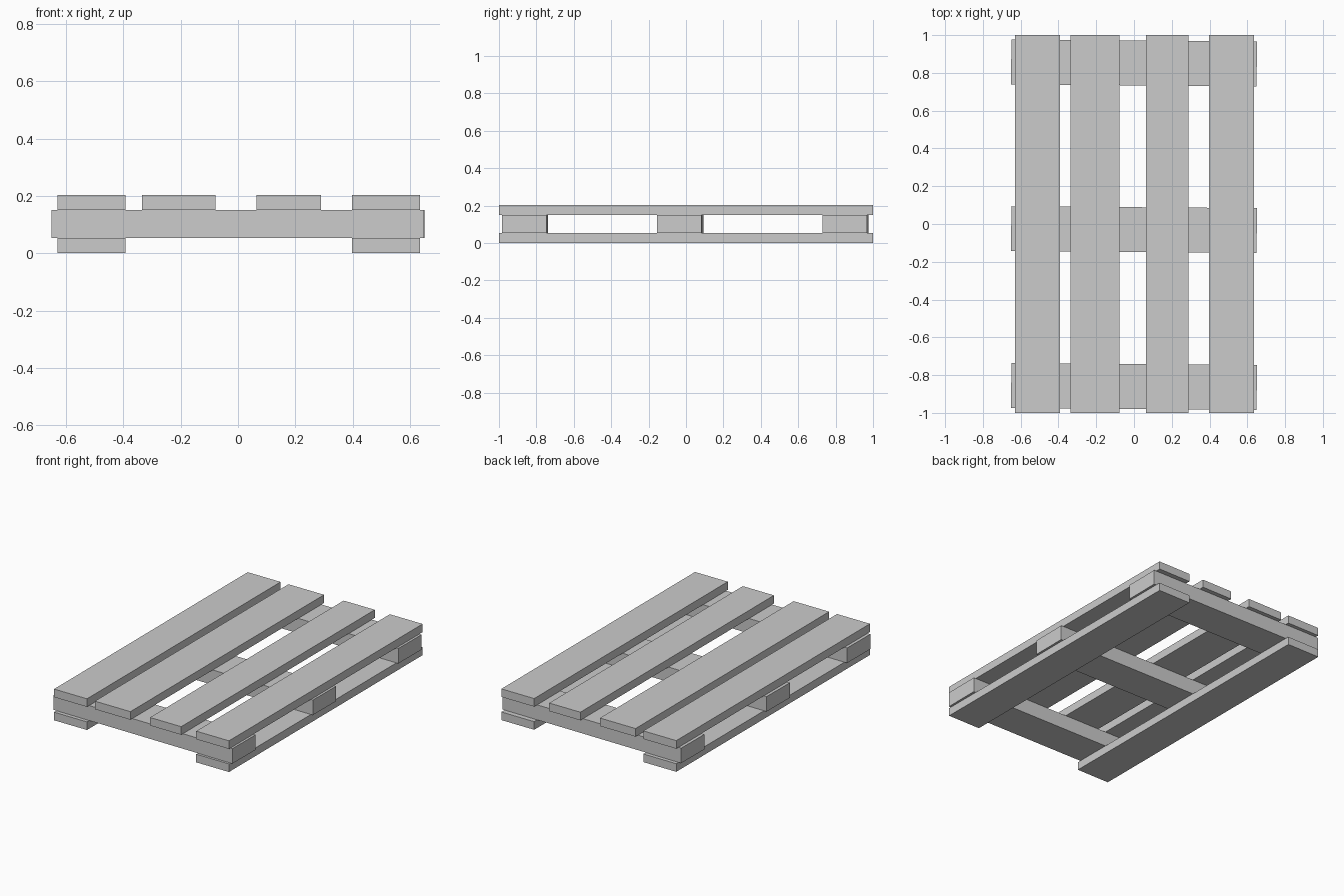
import bpy

if "Cube" in bpy.data.objects:
    bpy.data.objects.remove(bpy.data.objects["Cube"])


def board(name, x0, x1, y0, y1, z0, z1, turn=0.0):
    bpy.ops.mesh.primitive_cube_add(
        size=1,
        location=((x0 + x1) / 2, (y0 + y1) / 2, (z0 + z1) / 2),
        rotation=(0, 0, turn))
    ob = bpy.context.object
    ob.name = name
    ob.scale = (x1 - x0, y1 - y0, z1 - z0)
    bpy.ops.object.transform_apply(location=False, rotation=False, scale=True)
    return ob


outer_left, outer_right = (-0.63, -0.392), (0.398, 0.635)

# Lengthwise deck boards on top, unevenly spaced
for i, (a, b) in enumerate([outer_left, (-0.335, -0.078), (0.064, 0.289), outer_right]):
    board(f"deck_board_{i + 1}", a, b, -1, 1, 0.151, 0.204)

# Runners on the ground under the outer deck boards
for side, (a, b) in (("left", outer_left), ("right", outer_right)):
    board(f"bottom_runner_{side}", a, b, -1, 1, 0, 0.053)

# Cross beams between the layers, each very slightly skewed
for place, y in (("front", -0.861), ("middle", -0.03), ("back", 0.853)):
    board(f"cross_beam_{place}", -0.65, 0.65, y - 0.119, y + 0.119, 0.053, 0.151, -0.0077)
